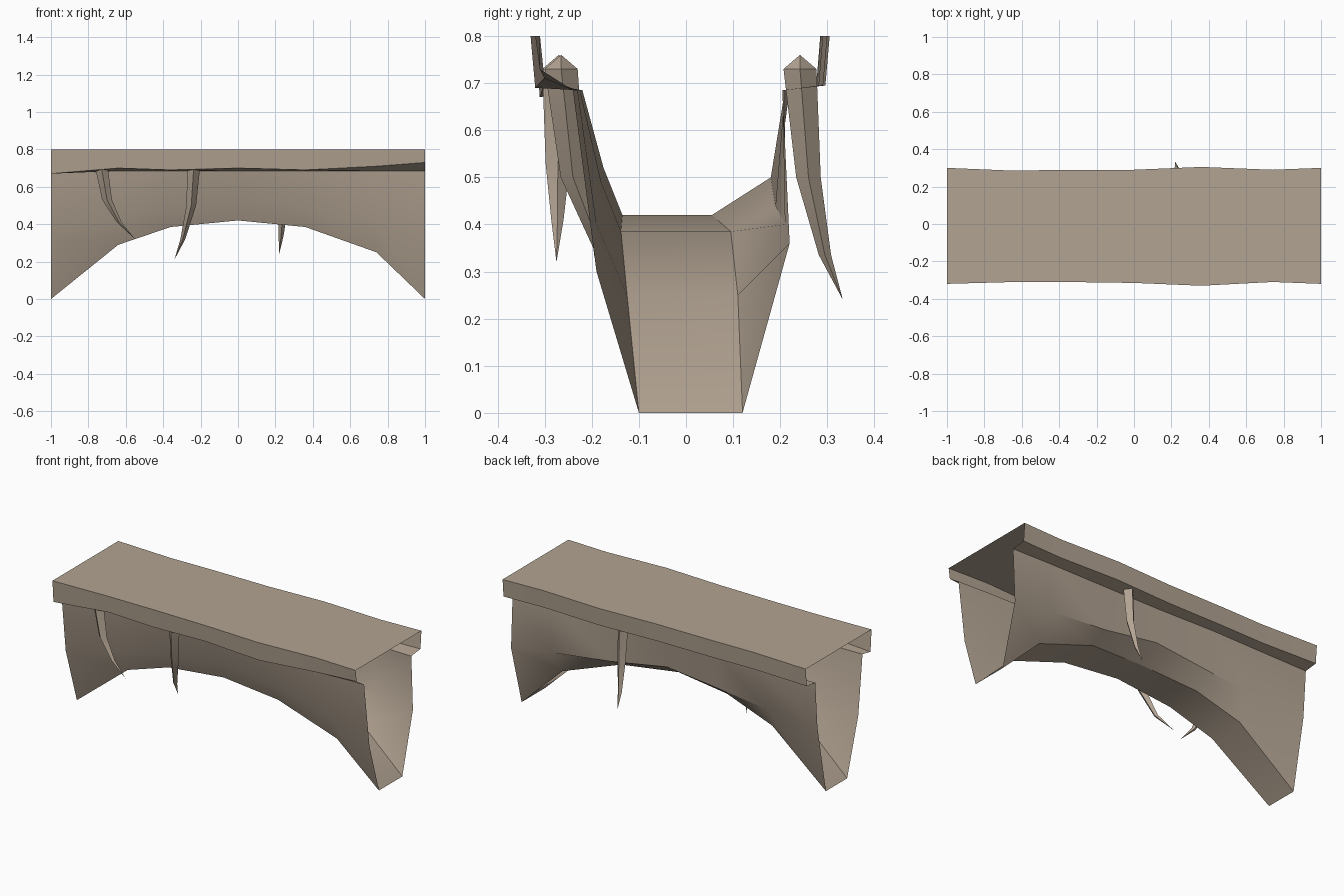
import bpy
import bmesh
import math
from mathutils import Vector

default_cube = bpy.data.objects.get("Cube")
if default_cube:
    bpy.data.objects.remove(default_cube, do_unlink=True)

# One weathered stone colour for everything
stone = bpy.data.materials.new("warm_grey_stone")
stone.use_nodes = True
colour = (0.45, 0.37, 0.29, 1)
stone.diffuse_color = colour
stone.node_tree.nodes["Principled BSDF"].inputs["Base Color"].default_value = colour


def make_object(name, mesh_builder, smooth_angle):
    """Turn a bmesh into a linked object with stone material and shading."""
    bmesh.ops.recalc_face_normals(mesh_builder, faces=mesh_builder.faces)
    mesh = bpy.data.meshes.new(name)
    mesh_builder.to_mesh(mesh)
    mesh_builder.free()
    mesh.materials.append(stone)
    obj = bpy.data.objects.new(name, mesh)
    bpy.context.collection.objects.link(obj)
    bpy.ops.object.select_all(action="DESELECT")
    obj.select_set(True)
    bpy.context.view_layer.objects.active = obj
    bpy.ops.object.shade_smooth_by_angle(angle=math.radians(smooth_angle))
    return obj


def bridge_rings(builder, rings):
    """Join successive closed rings of vertices with quads."""
    for first, second in zip(rings, rings[1:]):
        count = len(first)
        for i in range(count):
            j = (i + 1) % count
            builder.faces.new((first[i], first[j], second[j], second[i]))


# Arched bridge span: an open-ended shell lofted through uneven stations
TOP, SOFFIT = 0.8, 0.685
stations = [-1, -0.64, -0.36, 0, 0.36, 0.74, 1]
arch_height = [0, 0.29, 0.385, 0.42, 0.385, 0.25, 0]

front_edge = [-0.32, -0.31, -0.31, -0.315, -0.33, -0.31, -0.32]
front_lip_height = [0.67, 0.7, 0.69, 0.7, 0.69, 0.71, 0.73]
front_wall_top = [-0.235, -0.23, -0.225, -0.22, -0.225, -0.23, -0.24]
front_waist = [(-0.195, 0.335), (-0.19, 0.43), (-0.18, 0.49), (-0.175, 0.52),
               (-0.18, 0.49), (-0.19, 0.4), (-0.19, 0.3)]
front_foot = [-0.09, -0.125, -0.138, -0.135, -0.138, -0.125, -0.1]

back_edge = [0.3, 0.285, 0.29, 0.29, 0.305, 0.29, 0.3]
back_wall_top = [0.21, 0.215, 0.22, 0.21, 0.21, 0.21, 0.205]
back_waist = [(0.19, 0.41), (0.185, 0.43), (0.18, 0.46), (0.18, 0.5),
              (0.19, 0.44), (0.21, 0.4), (0.22, 0.36)]
back_foot = [0.11, 0.1, 0.08, 0.055, 0.095, 0.11, 0.12]

span = bmesh.new()
rings = []
for i, x in enumerate(stations):
    section = [
        (front_edge[i], TOP),
        (front_edge[i] * 0.97, front_lip_height[i]),
        (front_wall_top[i], SOFFIT),
        front_waist[i],
        (front_foot[i], arch_height[i]),
        (back_foot[i], arch_height[i]),
        back_waist[i],
        (back_wall_top[i], SOFFIT),
        (back_edge[i] * 0.97, SOFFIT + 0.01),
        (back_edge[i], TOP),
    ]
    rings.append([span.verts.new((x, y, z)) for y, z in section])
bridge_rings(span, rings)
make_object("bridge_span", span, 30)


# Hanging roots: tapering four-sided spikes with a small pointed cap
def hanging_root(name, path, tip):
    root = bmesh.new()
    radii = (0.035, 0.026, 0.013)
    root_rings = []
    for centre, radius in zip(path, radii):
        root_rings.append([
            root.verts.new(Vector(centre) + radius * Vector((math.cos(a), math.sin(a), 0)))
            for a in (k * math.tau / 4 for k in range(4))
        ])
    bridge_rings(root, root_rings)
    cap = Vector(path[0]) + Vector((0, 0, 0.03))
    for ring, point in ((root_rings[0], cap), (root_rings[-1], tip)):
        end = root.verts.new(point)
        for i in range(4):
            root.faces.new((ring[i], ring[(i + 1) % 4], end))
    make_object(name, root, 30)


hanging_root("front_right_root",
             [(-0.735, -0.27, 0.73), (-0.7, -0.272, 0.53), (-0.635, -0.273, 0.41)],
             (-0.55, -0.275, 0.32))
hanging_root("front_middle_root",
             [(-0.235, -0.265, 0.73), (-0.25, -0.24, 0.5), (-0.295, -0.17, 0.32)],
             (-0.34, -0.08, 0.21))
hanging_root("back_left_root",
             [(0.245, 0.242, 0.73), (0.243, 0.26, 0.5), (0.23, 0.295, 0.335)],
             (0.22, 0.333, 0.24))
